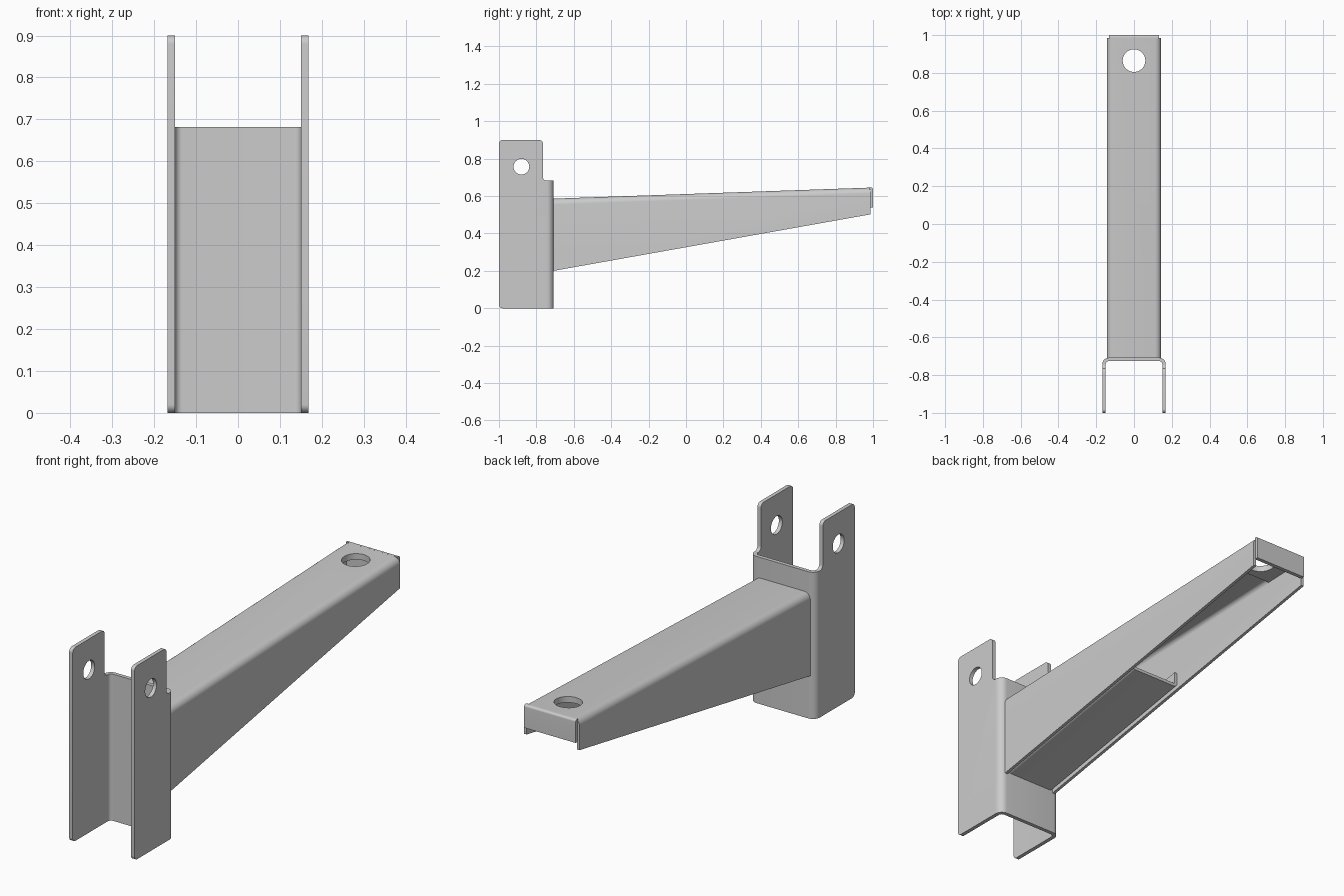
import bpy, bmesh
from math import sin, cos, pi

if "Cube" in bpy.data.objects:
    bpy.data.objects.remove(bpy.data.objects["Cube"])


def loft(name, a, b):
    """Solid between two matching closed 3D sections."""
    bm = bmesh.new()
    va = [bm.verts.new(p) for p in a]
    vb = [bm.verts.new(p) for p in b]
    n = len(va)
    bm.faces.new(va)
    bm.faces.new(vb[::-1])
    for i in range(n):
        j = (i + 1) % n
        bm.faces.new((va[i], vb[i], vb[j], va[j]))
    bmesh.ops.recalc_face_normals(bm, faces=bm.faces)
    me = bpy.data.meshes.new(name)
    bm.to_mesh(me)
    bm.free()
    ob = bpy.data.objects.new(name, me)
    bpy.context.collection.objects.link(ob)
    return ob


def arc(cx, cy, r, a0, a1, n=8):
    return [(cx + r * cos(a0 + (a1 - a0) * i / n),
             cy + r * sin(a0 + (a1 - a0) * i / n)) for i in range(n + 1)]


def channel(hw, web, end, t, r):
    """Bent-sheet U section: web at height 'web', legs running to 'end'."""
    s = 1 if web > end else -1

    def side(w, top, rad):
        c = [(x, top + s * y) for x, y in arc(w - rad, -rad, rad, 0, pi / 2)]
        right = [(w, end)] + c
        return right + [(-x, y) for x, y in reversed(right)]
    return side(hw, web, r) + side(hw - t, web - s * t, r - t)[::-1]


def along_x(name, pts, hw):
    return loft(name, [(-hw, y, z) for y, z in pts], [(hw, y, z) for y, z in pts])


def boolean(ob, cutter, op):
    m = ob.modifiers.new(op.lower(), 'BOOLEAN')
    m.operation, m.object, m.solver = op, cutter, 'EXACT'
    bpy.context.view_layer.objects.active = ob
    bpy.ops.object.modifier_apply(modifier=m.name)


def circle(cx, cy, r):
    return arc(cx, cy, r, 0, 2 * pi, 40)[:-1]


# Mounting bracket: U channel trimmed to its side outline
sec = channel(0.168, -0.708, -1.0, 0.018, 0.035)
bracket = loft("mounting_bracket", [(x, y, 0) for x, y in sec],
               [(x, y, 0.9) for x, y in sec])
r = 0.02
outline = (arc(-1 + r, r, r, pi, 1.5 * pi) + [(-0.69, 0), (-0.69, 0.682)]
           + arc(-0.765 + r, 0.682 + r, r, 1.5 * pi, pi)
           + arc(-0.765 - r, 0.9 - r, r, 0, pi / 2)
           + arc(-1 + r, 0.9 - r, r, pi / 2, pi))
trim = along_x("bracket_trim", outline, 0.3)
pin = along_x("pin_hole_cutter", circle(-0.88, 0.757, 0.042), 0.3)
boolean(bracket, trim, 'INTERSECT')
boolean(bracket, pin, 'DIFFERENCE')

# Tapered arm: U channel open at the bottom
T = 0.014
Y0, Y1 = -0.709, 0.986
arm = loft("tapered_arm",
           [(x, Y0, z) for x, z in channel(0.143, 0.586, 0.20, T, 0.032)],
           [(x, Y1, z) for x, z in channel(0.143, 0.645, 0.502, T, 0.032)])


def top_z(y):
    return 0.586 + 0.059 * (y - Y0) / (Y1 - Y0)


def low_z(y):
    return 0.20 + 0.302 * (y - Y0) / (Y1 - Y0)


# Closing flap at the tip and doubler pad under the top
flap = along_x("end_flap", [(0.982, 0.538), (1.0, 0.538)]
               + arc(0.99, 0.635, 0.01, 0, pi / 2) + [(0.982, 0.645)], 0.133)
pad = along_x("doubler_pad",
              [(y, top_z(y) - d) for y, d in
               ((0.77, T), (0.984, T), (0.984, 2 * T), (0.77, 2 * T))], 0.124)

# Bolt hole through arm and pad
ring = circle(0, 0.865, 0.06)
bolt = loft("bolt_hole_cutter", [(x, y, 0.55) for x, y in ring],
            [(x, y, 0.75) for x, y in ring])
for ob in (arm, pad):
    boolean(ob, bolt, 'DIFFERENCE')

# Stiffener tray closing the underside of the inner half
ends = []
for y in (Y0, 0.14):
    z = low_z(y) + 0.008
    ends.append([(x, y, h) for x, h in channel(0.129, z, z + 0.07, T, 0.02)])
tray = loft("stiffener_tray", *ends)

for c in (trim, pin, bolt):
    bpy.data.objects.remove(c, do_unlink=True)

# Smooth bends, crisp sheet edges
bpy.ops.object.select_all(action='DESELECT')
for ob in (bracket, arm, flap, pad, tray):
    ob.select_set(True)
bpy.context.view_layer.objects.active = bracket
bpy.ops.object.shade_smooth_by_angle(angle=0.5)
